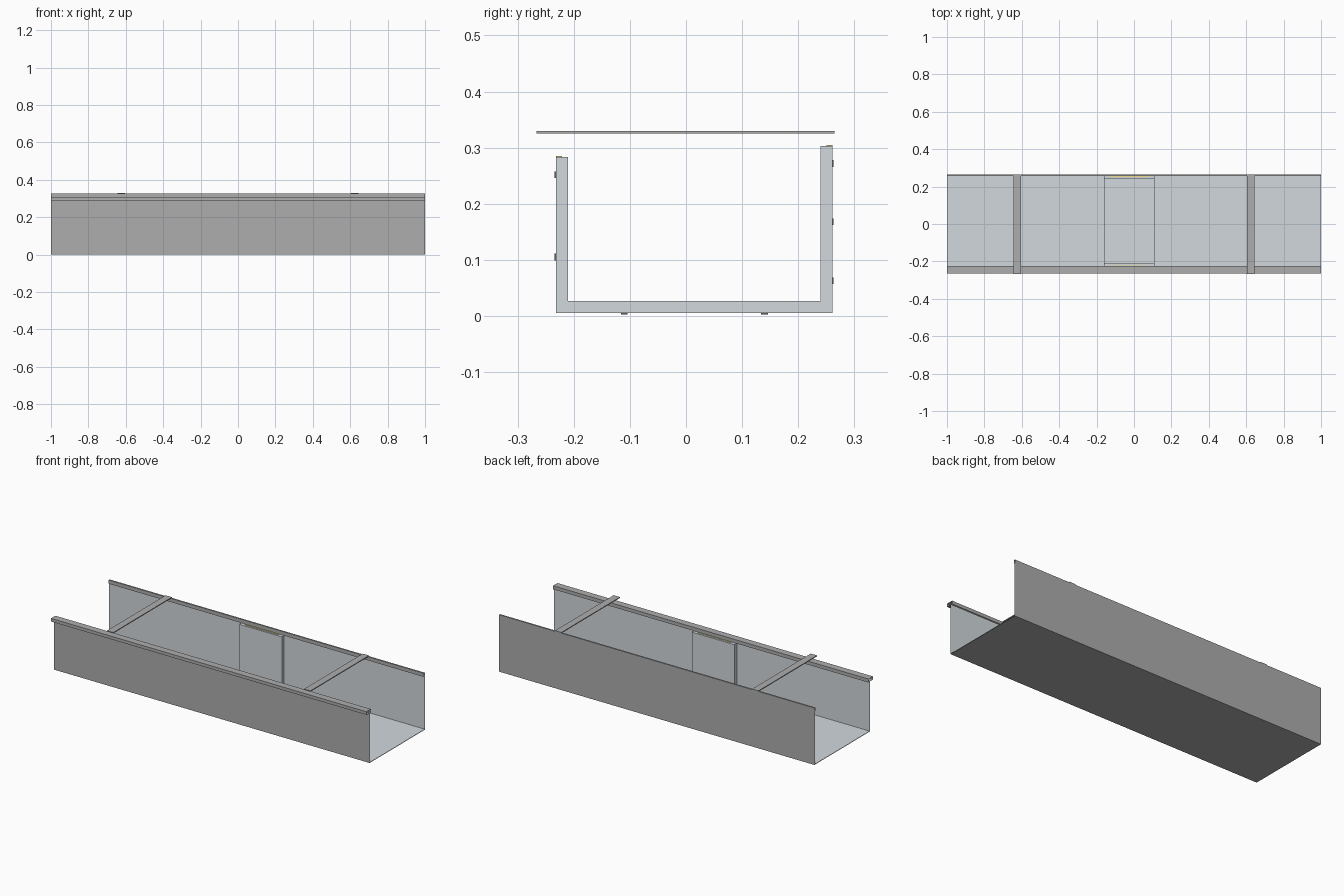
import bpy

if "Cube" in bpy.data.objects:
    bpy.data.objects.remove(bpy.data.objects["Cube"])


def material(name, col):
    m = bpy.data.materials.new(name)
    m.diffuse_color = (*col, 1)
    m.use_nodes = True
    m.node_tree.nodes["Principled BSDF"].inputs["Base Color"].default_value = m.diffuse_color
    return m


STEEL = material("steel_grey", (0.42, 0.42, 0.42))
PALE = material("pale_coating", (0.64, 0.69, 0.72))
YELLOW = material("yellow_seal", (0.85, 0.72, 0.25))
DARK = material("dark_rubber", (0.12, 0.12, 0.12))


def extrude(name, pts, x0, x1, mat, closed=False):
    """Sweep a (y, z) profile along x; closed profiles get end caps."""
    n = len(pts)
    verts = [(x, y, z) for x in (x0, x1) for y, z in pts]
    count = n if closed else n - 1
    faces = [(i, (i + 1) % n, n + (i + 1) % n, n + i) for i in range(count)]
    if closed:
        faces += [tuple(reversed(range(n))), tuple(range(n, 2 * n))]
    me = bpy.data.meshes.new(name)
    me.from_pydata(verts, [], faces)
    me.materials.append(mat)
    ob = bpy.data.objects.new(name, me)
    bpy.context.collection.objects.link(ob)
    return ob


def box(name, x, y, z, mat):
    pts = [(y[0], z[0]), (y[1], z[0]), (y[1], z[1]), (y[0], z[1])]
    return extrude(name, pts, x[0], x[1], mat, True)


# Outer gutter sheet with folded front and back lips
extrude("gutter_shell",
        [(-0.225, 0.285), (-0.225, 0.305), (-0.265, 0.305), (-0.265, 0.287),
         (-0.236, 0.287), (-0.236, 0), (0.265, 0), (0.265, 0.326),
         (0.256, 0.326), (0.256, 0.305)][::-1], -1, 1, STEEL)

# Pale inner coating of the channel
extrude("inner_lining",
        [(-0.233, 0.287), (-0.233, 0.004), (0.262, 0.004), (0.262, 0.31)][::-1],
        -1, 1, PALE)

# Thick U-shaped joint sleeve
extrude("joint_sleeve",
        [(-0.232, 0.283), (-0.232, 0.005), (0.261, 0.005), (0.261, 0.303),
         (0.24, 0.303), (0.24, 0.027), (-0.21, 0.027), (-0.21, 0.283)],
        -0.16, 0.11, PALE, True)

# Yellow seal strips along the sleeve tops
box("seal_back", (-0.13, 0.08), (0.25, 0.261), (0.29, 0.305), YELLOW)
box("seal_front", (-0.13, 0.08), (-0.232, -0.221), (0.27, 0.285), YELLOW)

# Small dark pads between sleeve and shell
for i, z in enumerate((0.063, 0.168, 0.272)):
    box(f"back_pad_{i}", (-0.04, 0), (0.26, 0.263), (z - 0.006, z + 0.006), DARK)
for i, z in enumerate((0.105, 0.252)):
    box(f"front_pad_{i}", (-0.04, 0), (-0.234, -0.231), (z - 0.006, z + 0.006), DARK)
for i, y in enumerate((-0.11, 0.14)):
    box(f"floor_pad_{i}", (-0.04, 0), (y - 0.006, y + 0.006), (0.003, 0.006), DARK)

# Flat cross straps
for side, x in (("left", -0.625), ("right", 0.625)):
    box(f"strap_{side}", (x - 0.02, x + 0.02), (-0.266, 0.265), (0.325, 0.33), STEEL)
